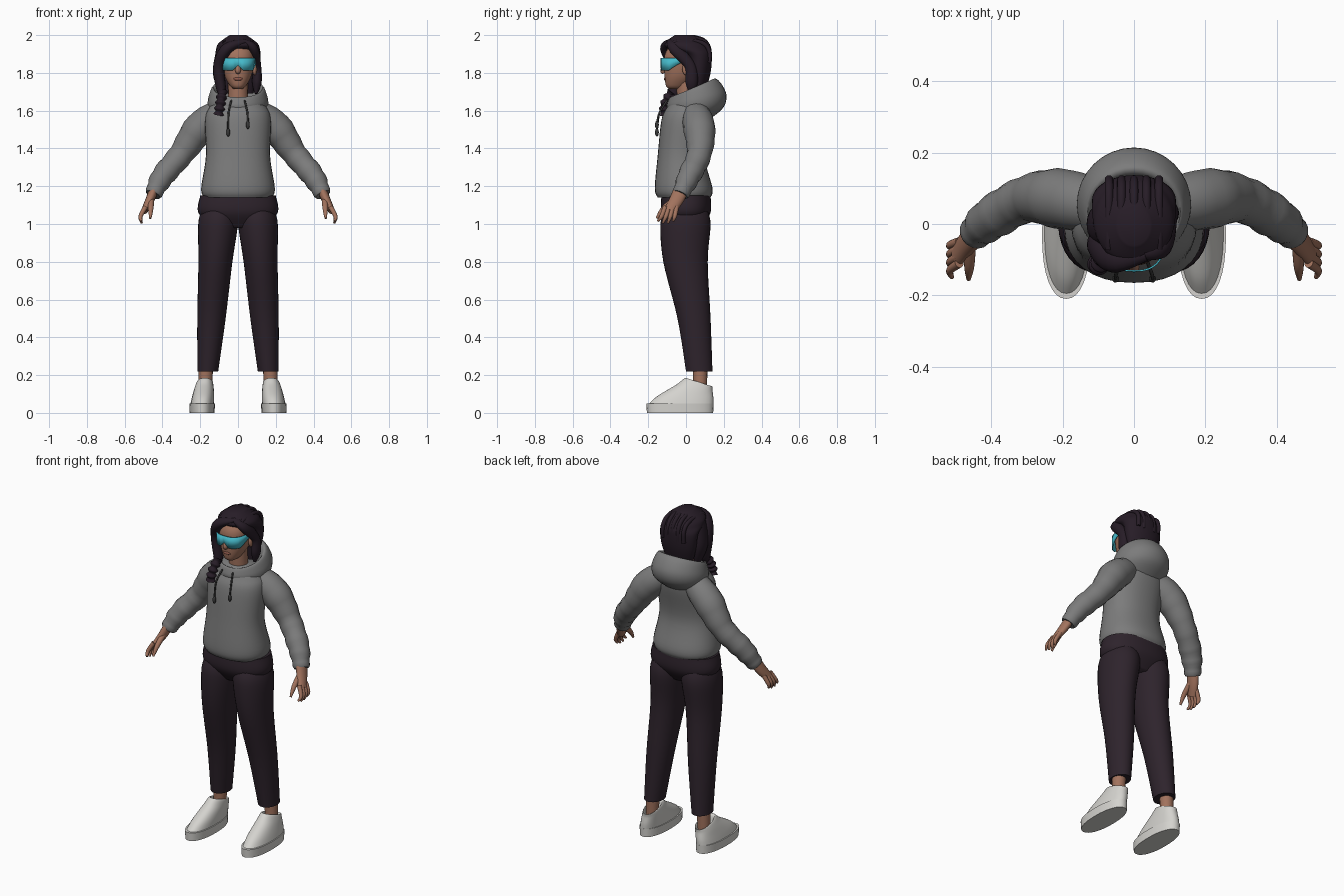
import bpy, bmesh, math
from mathutils import Vector

cube = bpy.data.objects.get("Cube")
if cube:
    bpy.data.objects.remove(cube, do_unlink=True)


def material(name, *color):
    mat = bpy.data.materials.new(name)
    mat.use_nodes = True
    mat.diffuse_color = (*color, 1)
    shader = mat.node_tree.nodes["Principled BSDF"]
    shader.inputs["Base Color"].default_value = mat.diffuse_color
    return mat


skin = material("skin", .36, .17, .11)
lip_colour = material("lips", .27, .1, .07)
grey = material("hoodie grey", .2, .2, .2)
charcoal = material("cord charcoal", .04, .04, .04)
plum = material("trouser plum", .027, .017, .025)
dark = material("hair dark", .02, .012, .02)
cyan = material("visor cyan", .06, .48, .58)
white = material("shoe white", .66, .65, .62)


def power(value, exponent):
    return math.copysign(abs(value) ** exponent, value)


def spline(points, steps=6):
    """Smooth curve through control rows of any length."""
    points = [Vector(p) for p in points]
    padded = [points[0], *points, points[-1]]
    curve = []
    for a, b, c, d in zip(padded, padded[1:], padded[2:], padded[3:]):
        start, end = (c - a) / 2, (d - b) / 2
        for step in range(steps):
            t = step / steps
            bend = (c - b) * 3 - start * 2 - end
            settle = (b - c) * 2 + start + end
            curve.append(b + start * t + bend * t ** 2 + settle * t ** 3)
    return curve + [points[-1]]


def finish(name, bm, mat):
    bmesh.ops.recalc_face_normals(bm, faces=bm.faces)
    mesh = bpy.data.meshes.new(name)
    bm.to_mesh(mesh)
    bm.free()
    mesh.materials.append(mat)
    mesh.shade_smooth()
    mesh.set_sharp_from_angle(angle=1)
    ob = bpy.data.objects.new(name, mesh)
    bpy.context.scene.collection.objects.link(ob)
    return ob


def bridge(name, mat, rings):
    """Closed skin over a row of rings."""
    bm = bmesh.new()
    rows = [[bm.verts.new(co) for co in ring] for ring in rings]
    for low, high in zip(rows, rows[1:]):
        for i in range(len(low)):
            bm.faces.new((low[i - 1], low[i], high[i], high[i - 1]))
    bm.faces.new(rows[0])
    bm.faces.new(rows[-1])
    return finish(name, bm, mat)


def circle(count):
    angles = [math.tau * i / count for i in range(count)]
    return [(math.cos(a), math.sin(a)) for a in angles]


def loft(name, mat, rows, x=(0, 0), square=.9):
    """Each row: half width, front y, back y, z at front, optional z at back."""
    rows = spline(rows)
    first, last = rows[0][3], rows[-1][3]
    rings = []
    for half, front, back, z, *rear in rows:
        middle = x[0] + (x[1] - x[0]) * (z - first) / (last - first)
        rise = rear[0] - z if rear else 0
        ring = []
        for c, s in circle(32):
            depth = (1 + power(s, square)) / 2
            ring.append((middle + half * power(c, square),
                         front + (back - front) * depth, z + rise * depth))
        rings.append(ring)
    return bridge(name, mat, rings)


def tube(name, mat, rows, side=1, wide=1, folds=0):
    """Each row: x, y, z, radius."""
    rows = spline(rows)
    path = [Vector((side * r[0], r[1], r[2])) for r in rows]
    rings = []
    for i, centre in enumerate(path):
        along = path[min(i + 1, len(path) - 1)] - path[max(i - 1, 0)]
        across = along.cross(Vector((0, 1, 0))).normalized()
        over = along.normalized().cross(across)
        radius = rows[i][3] * (1 + folds * i / len(path) * math.sin(i * 2))
        rings.append([centre + (across * c + over * s * wide) * radius
                      for c, s in circle(16)])
    return bridge(name, mat, rings)


def ball(name, mat, centre, size):
    bm = bmesh.new()
    bmesh.ops.create_uvsphere(bm, u_segments=20, v_segments=12, radius=1)
    bmesh.ops.scale(bm, vec=size, verts=bm.verts)
    bmesh.ops.translate(bm, vec=centre, verts=bm.verts)
    return finish(name, bm, mat)


# Hips, hoodie body and the hood lying open behind the neck
loft("pants_hips", plum, [(.2, -.13, .13, 1.15), (.21, -.13, .13, 1.06), (.13, -.08, .08, .98)])
loft("hoodie_body", grey, [
    (.18, -.15, .13, 1.14), (.195, -.165, .14, 1.19), (.17, -.15, .1, 1.36),
    (.175, -.13, .13, 1.55), (.15, -.1, .13, 1.62), (.1, -.07, .1, 1.67)])
loft("hood", grey, [
    (.13, -.08, .12, 1.57, 1.55), (.157, -.1, .2, 1.61, 1.62), (.157, -.1, .21, 1.64, 1.7),
    (.13, -.08, .15, 1.67, 1.77), (.09, -.05, .1, 1.6, 1.66)], square=1)

for side, tag in ((1, "left"), (-1, "right")):
    # Trouser leg, ankle and sneaker
    loft(tag + "_pants_leg", plum, [
        (.09, -.11, .11, 1.08), (.105, -.135, .13, 1), (.09, -.12, .115, .8),
        (.075, -.045, .13, .5), (.055, 0, .14, .22)], (side * .1, side * .16), 1)
    tube(tag + "_ankle", skin, [(.17, .075, .27, .04), (.175, .075, .1, .035)], side)
    loft(tag + "_shoe_sole", white, [(.066, -.207, .144, 0), (.068, -.21, .146, .05)],
         (side * .19, side * .19))
    loft(tag + "_shoe_upper", white, [
        (.062, -.2, .145, .045, .045), (.058, -.15, .145, .09, .08), (.05, -.05, .14, .15, .12),
        (.04, 0, .14, .185, .14), (.03, .02, .12, .14, .11)], (side * .19, side * .18))
    # Sleeve gathered toward the cuff
    tube(tag + "_sleeve", grey, [
        (.08, .045, 1.6, .07), (.2, .07, 1.51, .085), (.3, .07, 1.37, .066),
        (.4, .015, 1.25, .06), (.45, -.03, 1.155, .043)], side, folds=.07)
    # Hand with fanned fingers
    tube(tag + "_palm", skin, [
        (.44, -.02, 1.19, .026), (.47, -.055, 1.12, .023), (.495, -.09, 1.07, .018)], side, 1.6)
    for i, finger in enumerate(("index", "middle", "ring", "little")):
        root, tip = -.11 + i * .02, -.15 + i * .027
        drop = 1 + .01 * abs(i - 1.5)
        tube(f"{tag}_{finger}_finger", skin, [
            (.49, root, 1.09, .013), (.516, (root + tip) / 2, 1.04, .011),
            (.51, tip, drop, .006)], side)
    tube(tag + "_thumb", skin, [
        (.46, -.06, 1.13, .017), (.462, -.12, 1.08, .014), (.464, -.155, 1.03, .006)], side)
    ball(tag + "_ear", skin, (side * .088, 0, 1.82), (.012, .02, .032))
    # Drawstring and its tip
    end = 1.52 + side * .02
    tube(tag + "_drawstring", charcoal, [
        (.035, -.1, 1.655, .005), (.05, -.14, 1.59, .005), (.052, -.153, end, .005)], side)
    ball(tag + "_drawstring_tip", charcoal, (side * .052, -.154, end - .015), (.01, .01, .022))

# Neck, head and face
tube("neck", skin, [(0, .01, 1.6, .055), (0, 0, 1.77, .052)])
loft("head", skin, [
    (.022, -.09, -.02, 1.715), (.045, -.107, .01, 1.735), (.076, -.114, .07, 1.8),
    (.085, -.112, .09, 1.9), (.045, -.06, .05, 1.97)])
tube("nose", skin, [(0, -.105, 1.86, .009), (0, -.121, 1.815, .015), (0, -.115, 1.8, .01)])
ball("lips", lip_colour, (0, -.109, 1.768), (.025, .008, .009))

# Wraparound visor with a nose notch and tapered ends
bm = bmesh.new()
columns = []
for k in range(41):
    turn = math.pi * k / 40
    x = .093 * power(math.cos(turn), .75)
    y = -.01 - .124 * power(math.sin(turn), .75)
    taper = max(0, .045 - .075 * math.sin(turn))
    notch = max(0, .028 - abs(x))
    columns.append([bm.verts.new((x, y, z)) for z in (1.812 + taper + notch, 1.88)])
for here, there in zip(columns, columns[1:]):
    bm.faces.new((here[0], there[0], there[1], here[1]))
visor = finish("visor", bm, cyan)
visor.modifiers.new("thickness", "SOLIDIFY").thickness = .005

# Hair: crown and back, swept locks, braid over the right shoulder
loft("hair_crown", dark, [
    (.08, .02, .1, 1.69), (.11, .01, .13, 1.8), (.118, -.01, .137, 1.89),
    (.115, -.1, .13, 1.93), (.1, -.11, .11, 1.96), (.045, -.06, .05, 2)], square=1)
tube("hair_right_sweep", dark, [
    (-.035, -.085, 1.965, .014), (.055, -.098, 1.93, .03), (.1, -.06, 1.84, .031),
    (.09, -.06, 1.72, .026), (.08, -.08, 1.67, .015)], -1, 1.3)
tube("hair_right_side", dark, [
    (.08, -.01, 1.94, .03), (.1, 0, 1.8, .033), (.08, .01, 1.68, .012)], -1, 1.6)
tube("hair_left_sweep", dark, [
    (.025, -.085, 1.97, .012), (.08, -.06, 1.93, .025), (.1, .02, 1.84, .022),
    (.1, .03, 1.75, .025), (.095, .025, 1.69, .008)], wide=1.3)
braid = []
for k in range(9):
    f = k / 8
    bulge = .024 + .005 * math.cos(k * math.pi)
    braid.append((.083 + .02 * f, -.075 - .04 * math.sin(f * 2), 1.7 - .12 * f, bulge))
tube("braid", dark, braid, -1)

# Raised strands combed back over the crown
for i in range(5):
    x = (i - 2) * .035
    strand = []
    for k in range(8):
        turn = 2.2 - k * .35
        strand.append((x, .01 + .115 * power(math.cos(turn), .7),
                       1.885 + (.103 - 4 * x * x) * power(math.sin(turn), .7), .012))
    tube(f"crown_strand_{i + 1}", dark, strand)
